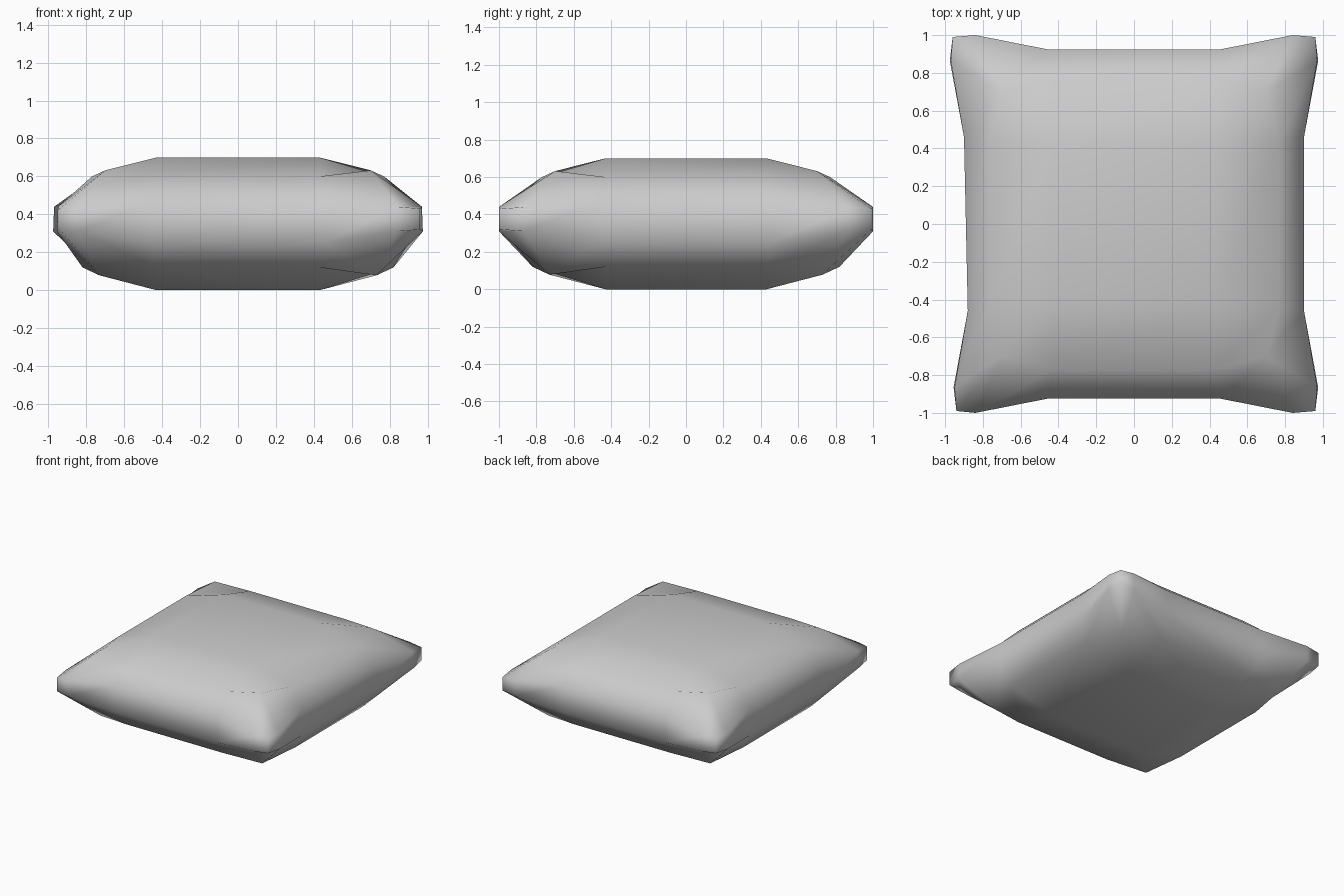
import bpy, bmesh

if "Cube" in bpy.data.objects:
    bpy.data.objects.remove(bpy.data.objects["Cube"])

# One quadrant of the upper half: 0 = flat centre, 1 = shoulder, 2 = rim
TOP = {(0, 0): (.43, .43, .70), (1, 0): (.77, .43, .60), (2, 0): (.90, .46, .47),
       (1, 1): (.70, .70, .632), (2, 1): (.97, .865, .44), (2, 2): (.95, .985, .43)}
BOTTOM = {(0, 0): (.43, .43, .0), (1, 0): (.82, .43, .12), (2, 0): (.90, .46, .25),
          (1, 1): (.73, .73, .078), (2, 1): (.975, .865, .31), (2, 2): (.95, .98, .32)}


def point(table, i, j):
    """Position on the 6 x 6 grid, mirrored into the right quadrant."""
    sx, a = (-1, 2 - i) if i < 3 else (1, i - 3)
    sy, b = (-1, 2 - j) if j < 3 else (1, j - 3)
    if a >= b:
        x, y, z = table[(a, b)]
    else:
        y, x, z = table[(b, a)]
    if a == b == 2:
        x, y = .96, .99
    elif (a, b) == (1, 2):
        x, y = .84, 1.0
    elif (a, b) == (0, 2):
        y = .925
    if sx < 0 and sy < 0 and a == 2:      # slightly squashed corner
        x -= .02
    return sx * x, sy * y, z


bm = bmesh.new()
top = {(i, j): bm.verts.new(point(TOP, i, j)) for i in range(6) for j in range(6)}
bot = {(i, j): bm.verts.new(point(BOTTOM, i, j)) for i in range(6) for j in range(6)}

# Upper and lower covers
for grid in (top, bot):
    for i in range(5):
        for j in range(5):
            bm.faces.new((grid[i, j], grid[i + 1, j], grid[i + 1, j + 1], grid[i, j + 1]))

# Side band joining the covers
ring = ([(i, 0) for i in range(5)] + [(5, j) for j in range(5)]
        + [(i, 5) for i in range(5, 0, -1)] + [(0, j) for j in range(5, 0, -1)])
for p, q in zip(ring, ring[1:] + ring[:1]):
    bm.faces.new((bot[p], bot[q], top[q], top[p]))

bmesh.ops.recalc_face_normals(bm, faces=bm.faces[:])
for f in bm.faces:
    f.smooth = True
mesh = bpy.data.meshes.new("pillow")
bm.to_mesh(mesh)
bm.free()
pillow = bpy.data.objects.new("pillow", mesh)
bpy.context.collection.objects.link(pillow)
